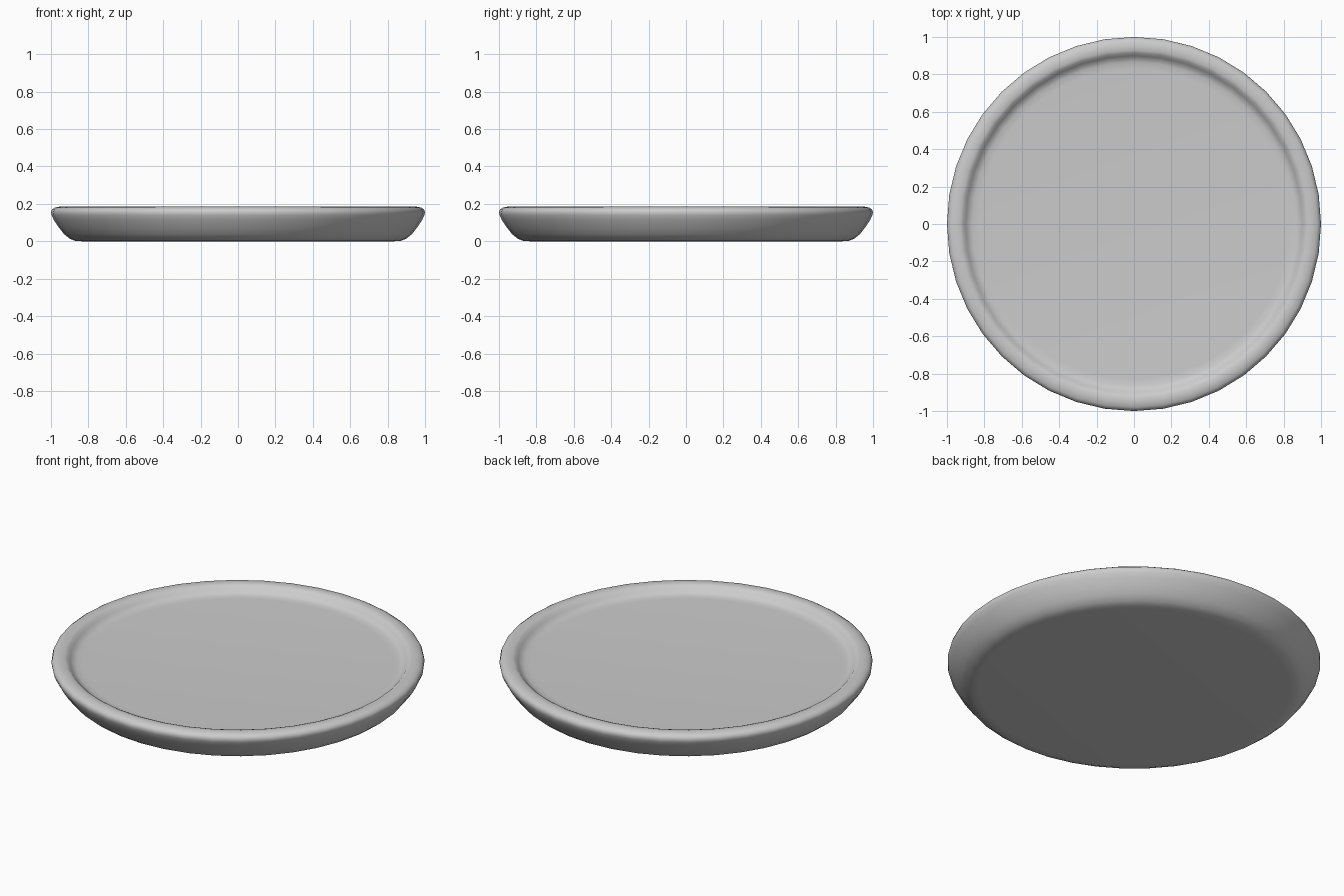
import bpy, bmesh, math

if "Cube" in bpy.data.objects:
    bpy.data.objects.remove(bpy.data.objects["Cube"])

SIDES = 40

# Half cross-section (radius, height): underside, flared wall, rounded rim, sunken floor
profile = [
    (0.83, 0.0), (0.87, 0.002), (0.90, 0.014), (0.93, 0.038), (0.96, 0.077),
    (0.985, 0.115), (0.997, 0.14), (1.0, 0.155), (0.995, 0.17), (0.98, 0.18),
    (0.955, 0.185), (0.93, 0.184), (0.915, 0.178), (0.90, 0.162), (0.885, 0.149),
    (0.865, 0.142), (0.83, 0.14),
]


def lathe(name, points, sides):
    bm = bmesh.new()
    rings = []
    for r, z in points:
        rings.append([bm.verts.new((r * math.cos(2 * math.pi * i / sides),
                                    r * math.sin(2 * math.pi * i / sides), z))
                      for i in range(sides)])
    for a, b in zip(rings, rings[1:]):
        for i in range(sides):
            j = (i + 1) % sides
            bm.faces.new((a[i], a[j], b[j], b[i]))
    bm.faces.new(rings[0][::-1])
    bm.faces.new(rings[-1])
    for f in bm.faces:
        f.smooth = True
    mesh = bpy.data.meshes.new(name)
    bm.to_mesh(mesh)
    bm.free()
    obj = bpy.data.objects.new(name, mesh)
    bpy.context.collection.objects.link(obj)
    return obj


# Round shallow plate
lathe("plate", profile, SIDES)
